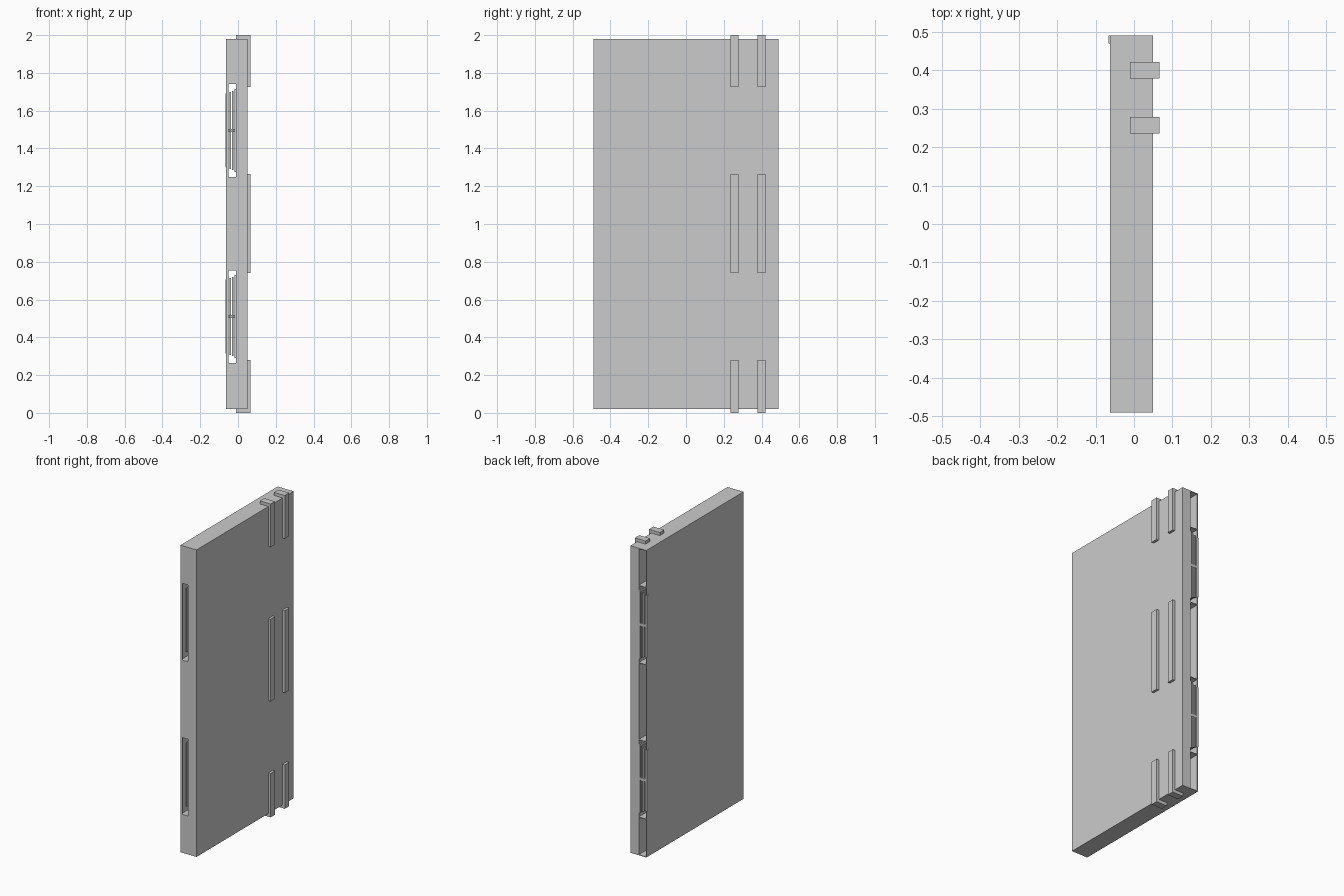
import bpy

if "Cube" in bpy.data.objects:
    bpy.data.objects.remove(bpy.data.objects["Cube"])

FACE, MID, BACK = -0.063, -0.01, 0.05      # x of front skin, dividing plane, rear face
Y0, Y1 = -0.49, 0.49
Z0, Z1 = 0.02, 1.98
T = 0.004                                  # sheet thickness
SLOTS = [(0.265, 0.755), (1.25, 1.74)]


def box(name, x, y, z):
    """Box from (min, max) ranges on each axis."""
    bpy.ops.mesh.primitive_cube_add(
        size=1, location=[(a + b) / 2 for a, b in (x, y, z)])
    ob = bpy.context.object
    ob.name = name
    ob.scale = [b - a for a, b in (x, y, z)]
    bpy.ops.object.transform_apply(location=False, rotation=False, scale=True)
    return ob


# solid rear slab
box("rear_slab", (MID, BACK), (Y0, Y1), (Z0, Z1))

# hollow front shell, open at the +y end
box("front_skin", (FACE, FACE + T), (Y0, Y1), (Z0, Z1))
box("edge_lip", (FACE + T, -0.05), (Y0, Y0 + T), (Z0, Z1))
box("shell_top", (FACE + T, MID), (Y0 + T, Y1), (Z1 - T, Z1))
box("shell_bottom", (FACE + T, MID), (Y0 + T, Y1), (Z0, Z0 + T))

# edge wall between the slots
edges = [Z0] + [z for s in SLOTS for z in s] + [Z1]
for a, b in zip(edges[::2], edges[1::2]):
    box("edge_wall", (-0.05, MID), (Y0, Y0 + T), (a, b))

# slot shelves and the stepped tray sheets inside each slot
for lo, hi in SLOTS:
    box("slot_shelf", (FACE + T, MID), (Y0 + T, Y1), (lo - T, lo))
    box("slot_shelf", (FACE + T, MID), (Y0 + T, Y1), (hi, hi + T))
    for x, inset in ((-0.045, 0.042), (-0.032, 0.036), (-0.018, 0.025)):
        box("tray_sheet", (x, x + 0.008), (Y0 + 0.03, Y1),
            (lo + inset, hi - inset))
    box("tray_grip", (-0.067, -0.055), (Y1 - 0.02, Y1), (lo + 0.05, hi - 0.05))
    m = (lo + hi) / 2
    box("tray_rib", (-0.055, -0.018), (Y1 - 0.02, Y1), (m - 0.008, m + 0.008))

# strap clips on the rear face, folding over the top and bottom edges
for y in (0.257, 0.4):
    w = (y - 0.022, y + 0.022)
    for z in ((0.0, 0.28), (0.74, 1.265), (1.725, 2.0)):
        box("strap", (BACK, 0.066), w, z)
    box("strap_top_fold", (MID, BACK), w, (Z1, 2.0))
    box("strap_bottom_fold", (MID, BACK), w, (0.0, Z0))
